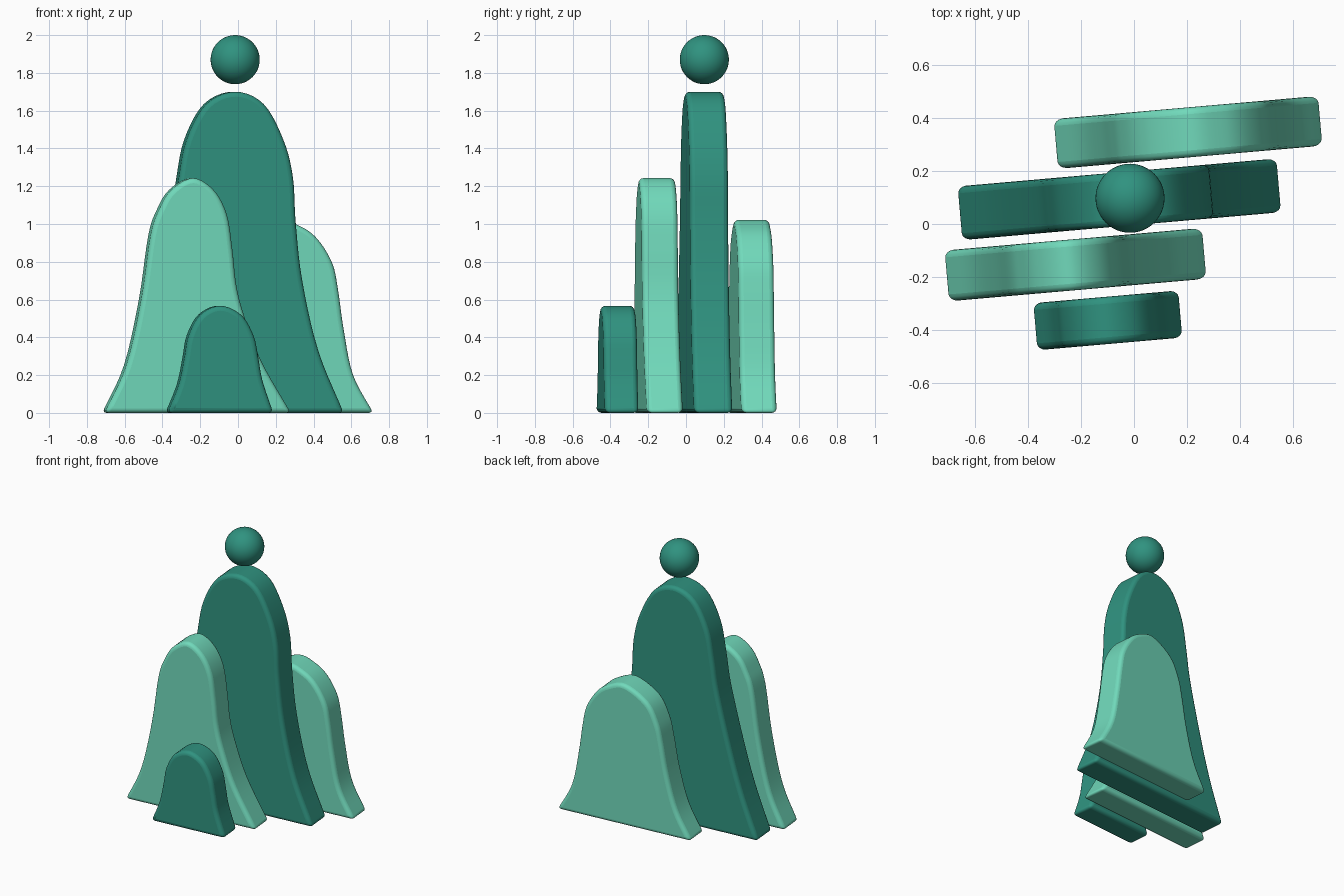
import bpy, bmesh, math
from mathutils import Vector

if "Cube" in bpy.data.objects:
    bpy.data.objects.remove(bpy.data.objects["Cube"])

TURN = math.radians(5)


def material(name, rgb):
    m = bpy.data.materials.new(name)
    m.use_nodes = True
    m.diffuse_color = (*rgb, 1)
    bsdf = m.node_tree.nodes["Principled BSDF"]
    bsdf.inputs["Base Color"].default_value = (*rgb, 1)
    bsdf.inputs["Roughness"].default_value = 0.6
    return m


deep_green = material("deep_green", (0.029, 0.29, 0.215))
mint_green = material("mint_green", (0.165, 0.70, 0.50))


def smooth_path(points, steps=5):
    """Open spline through the points."""
    p = [Vector(q) for q in points]
    p = [2 * p[0] - p[1]] + p + [2 * p[-1] - p[-2]]
    path = []
    for a, b, c, d in zip(p, p[1:], p[2:], p[3:]):
        for i in range(steps):
            t = i / steps
            path.append(0.5 * (2 * b + (c - a) * t + (2 * a - 5 * b + 4 * c - d) * t**2
                               + (3 * b - a - 3 * c + d) * t**3))
    return path + [p[-2]]


def finish(obj, mat, angle):
    obj.data.materials.append(mat)
    bpy.ops.object.select_all(action='DESELECT')
    obj.select_set(True)
    bpy.context.view_layer.objects.active = obj
    bpy.ops.object.shade_smooth_by_angle(angle=math.radians(angle))


def hill(name, mat, centre, thickness, outline):
    """Upright slab with a bell outline (x, z), rounded edges, turned slightly."""
    path = smooth_path(outline)
    bm = bmesh.new()
    verts = [bm.verts.new((v.x - centre[0], -thickness / 2, v.y)) for v in path]
    face = bm.faces.new(verts)
    out = bmesh.ops.extrude_face_region(bm, geom=[face])
    moved = [g for g in out["geom"] if isinstance(g, bmesh.types.BMVert)]
    bmesh.ops.translate(bm, verts=moved, vec=(0, thickness, 0))
    bmesh.ops.recalc_face_normals(bm, faces=bm.faces)
    mesh = bpy.data.meshes.new(name)
    bm.to_mesh(mesh)
    bm.free()
    obj = bpy.data.objects.new(name, mesh)
    bpy.context.collection.objects.link(obj)
    obj.location = (*centre, 0)
    obj.rotation_euler.z = TURN
    bevel = obj.modifiers.new("soft_edges", 'BEVEL')
    bevel.width = 0.026
    bevel.segments = 4
    bevel.limit_method = 'ANGLE'
    bevel.angle_limit = math.radians(40)
    bevel.use_clamp_overlap = False
    finish(obj, mat, 40)


# Four hills, front to back
hill("front_small_hill", deep_green, (-0.10, -0.363), 0.178,
     [(-0.38, 0), (-0.32, 0.15), (-0.29, 0.29), (-0.267, 0.41), (-0.205, 0.52), (-0.10, 0.567),
      (0.01, 0.52), (0.077, 0.41), (0.103, 0.29), (0.125, 0.17), (0.182, 0)])

hill("left_front_hill", mint_green, (-0.22, -0.153), 0.192,
     [(-0.715, 0), (-0.60, 0.25), (-0.52, 0.6), (-0.47, 0.94), (-0.425, 1.075), (-0.36, 1.18),
      (-0.245, 1.243), (-0.135, 1.18), (-0.065, 1.05), (-0.035, 0.86), (-0.015, 0.68),
      (0.025, 0.52), (0.115, 0.28), (0.275, 0)])

hill("tall_hill", deep_green, (-0.055, 0.093), 0.203,
     [(-0.665, 0), (-0.55, 0.3), (-0.46, 0.6), (-0.36, 1.0), (-0.325, 1.22), (-0.28, 1.445),
      (-0.175, 1.635), (-0.02, 1.70), (0.13, 1.635), (0.235, 1.445), (0.285, 1.25),
      (0.30, 1.01), (0.335, 0.70), (0.42, 0.33), (0.555, 0)])

hill("back_hill", mint_green, (0.203, 0.345), 0.188,
     [(-0.305, 0), (-0.195, 0.2), (-0.125, 0.44), (-0.085, 0.65), (-0.05, 0.79), (0.03, 0.93),
      (0.20, 1.02), (0.33, 0.985), (0.42, 0.915), (0.495, 0.79), (0.525, 0.65),
      (0.555, 0.44), (0.605, 0.2), (0.712, 0)])

# Ball floating above the tall hill
bpy.ops.mesh.primitive_uv_sphere_add(segments=48, ring_count=24, radius=0.13,
                                     location=(-0.015, 0.097, 1.87))
ball = bpy.context.object
ball.name = "ball"
finish(ball, deep_green, 60)
